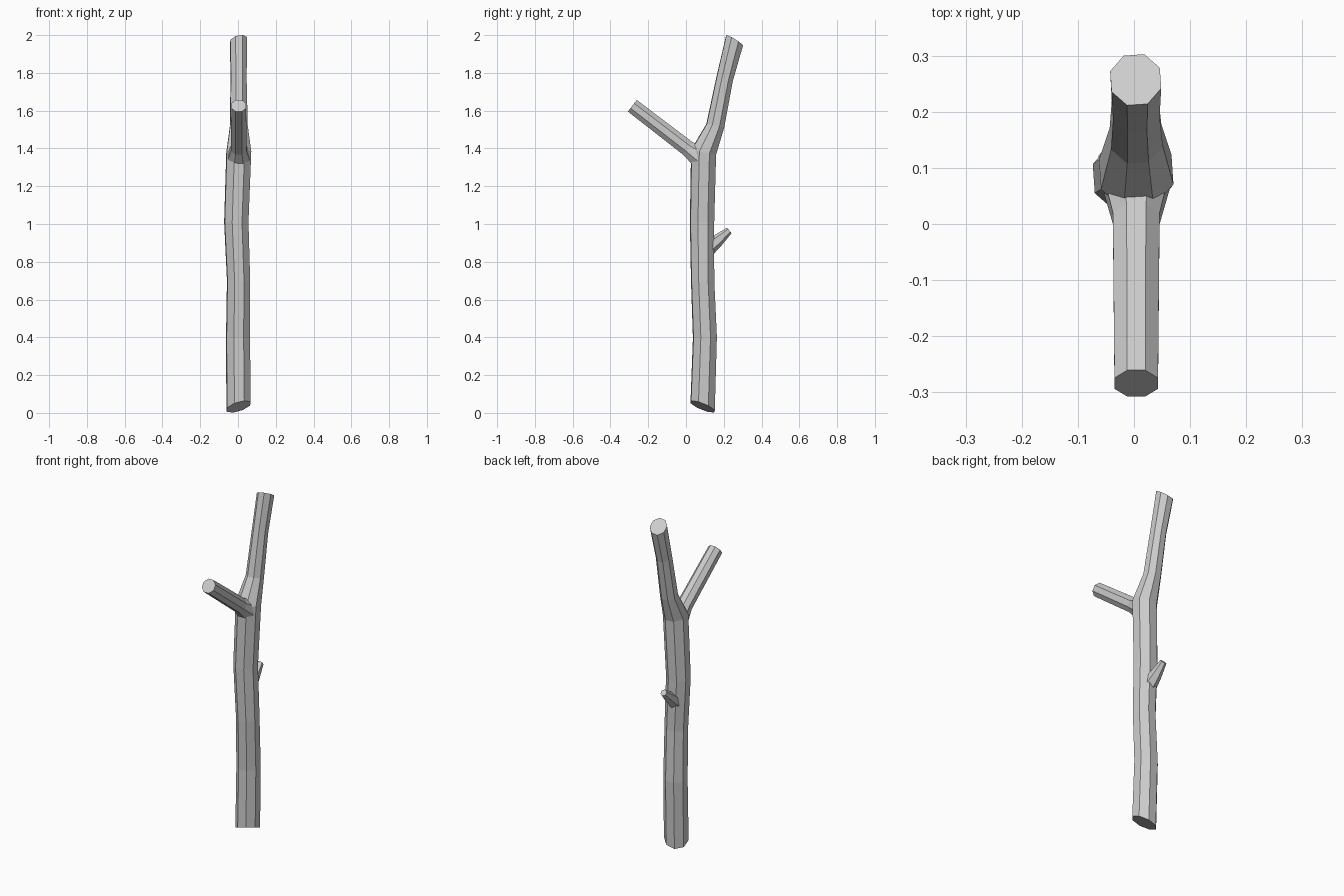
import bpy, bmesh
from math import cos, sin, tau
from mathutils import Vector

if "Cube" in bpy.data.objects:
    bpy.data.objects.remove(bpy.data.objects["Cube"])


def skin(name, rings):
    """Bridge equal-sized rings of points into a closed tube."""
    bm = bmesh.new()
    loops = [[bm.verts.new(p) for p in ring] for ring in rings]
    n = len(loops[0])
    for a, b in zip(loops, loops[1:]):
        for i in range(n):
            j = (i + 1) % n
            bm.faces.new((a[i], a[j], b[j], b[i]))
    bm.faces.new(loops[0])
    bm.faces.new(loops[-1])
    bmesh.ops.recalc_face_normals(bm, faces=bm.faces[:])
    mesh = bpy.data.meshes.new(name)
    bm.to_mesh(mesh)
    bm.free()
    obj = bpy.data.objects.new(name, mesh)
    bpy.context.collection.objects.link(obj)
    return obj


def slanted_ring(x, y, z, r, sx, sy, sides=8, phase=0.46):
    """Ring around the upright trunk, lying in a sloped plane."""
    pts = []
    for i in range(sides):
        a = phase + tau * i / sides
        dx, dy = r * cos(a), r * sin(a)
        pts.append((x + dx, y + dy, z + sx * dx + sy * dy))
    return pts


def limb_rings(path, sides):
    """Rings square to the straight limb axis; path holds (point, radius)."""
    axis = (Vector(path[-1][0]) - Vector(path[0][0])).normalized()
    u = Vector((1, 0, 0))
    u = (u - axis * u.dot(axis)).normalized()
    v = axis.cross(u)
    return [[Vector(p) + r * (u * cos(tau * (i + .5) / sides) + v * sin(tau * (i + .5) / sides))
             for i in range(sides)] for p, r in path]


# Main trunk: x, y, z, radius, slope in x, slope in y
trunk = skin("trunk", [slanted_ring(*s) for s in (
    (0.003, 0.088, 0.033, 0.068, 0.28, -0.38),
    (0.000, 0.100, 0.400, 0.067, 0.0, 0.05),
    (0.003, 0.088, 0.700, 0.065, 0.0, 0.05),
    (-0.009, 0.085, 1.010, 0.068, 0.0, 0.0),
    (0.004, 0.093, 1.380, 0.070, 0.0, -0.2),
    (0.004, 0.155, 1.520, 0.050, 0.0, -0.2),
    (0.003, 0.205, 1.770, 0.045, 0.0, -0.35),
    (0.003, 0.257, 1.971, 0.048, 0.2, -0.6),
)])

# Forward side branch, flared where it meets the trunk
branch = skin("side_branch", limb_rings([
    ((0.004, 0.075, 1.355), 0.064),
    ((0.004, 0.010, 1.400), 0.045),
    ((0.004, -0.284, 1.626), 0.042)], 8))

# Short broken twig at the back
twig = skin("twig_stub", limb_rings([
    ((-0.008, 0.110, 0.868), 0.045),
    ((-0.010, 0.165, 0.910), 0.034),
    ((-0.012, 0.229, 0.966), 0.019)], 6))

# Fuse the limbs into the trunk
for limb in (branch, twig):
    mod = trunk.modifiers.new("join_" + limb.name, 'BOOLEAN')
    mod.operation = 'UNION'
    mod.solver = 'EXACT'
    mod.object = limb
    limb.hide_render = True
    limb.display_type = 'WIRE'
